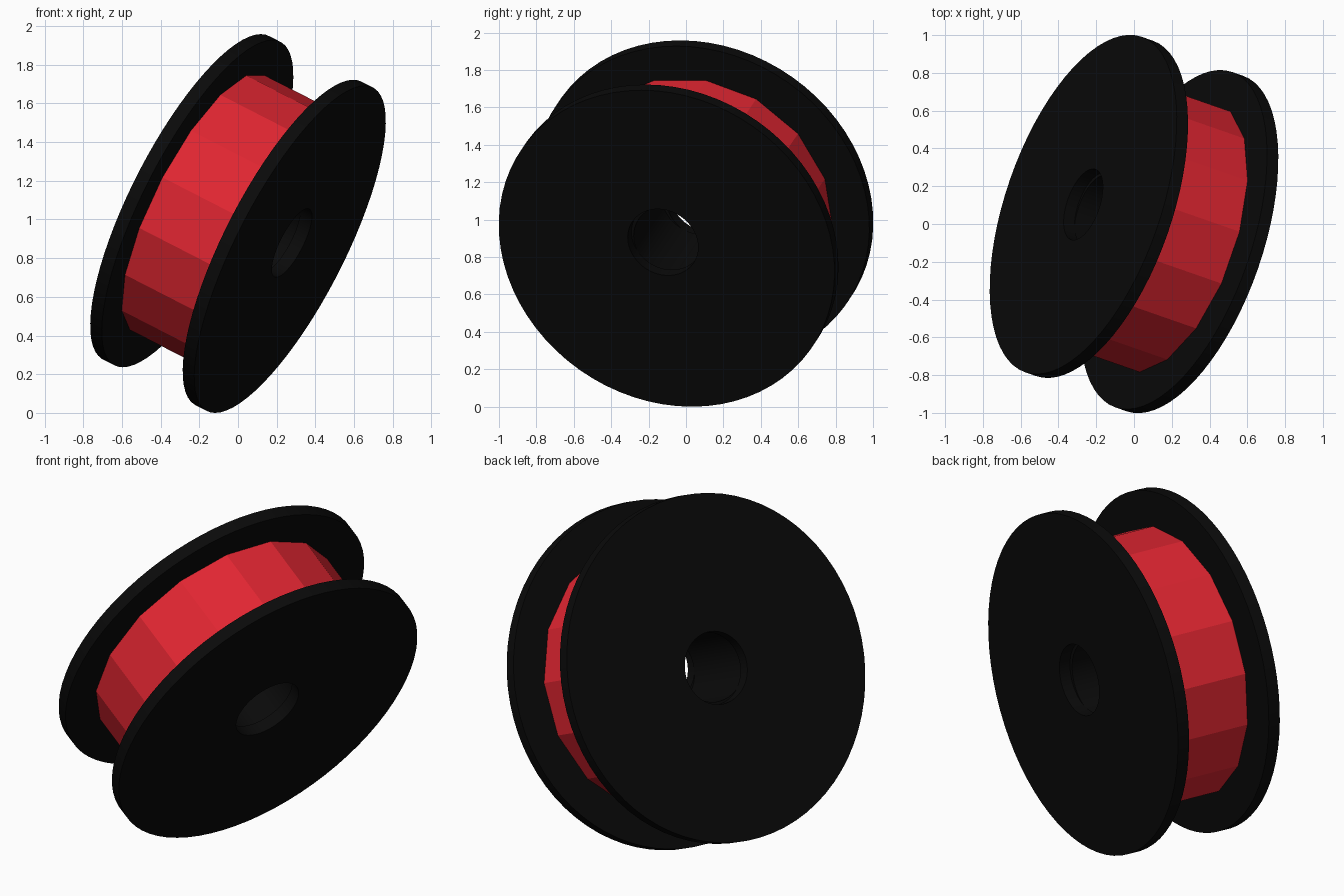
import bpy, bmesh, math
from mathutils import Vector

if "Cube" in bpy.data.objects:
    bpy.data.objects.remove(bpy.data.objects["Cube"])

AXIS = Vector((0.85, -0.296, -0.436)).normalized()   # spool axle direction
MID = Vector((0, 0, 0.979))
TILT = AXIS.to_track_quat('Z', 'Y')


def material(name, rgb):
    m = bpy.data.materials.new(name)
    m.diffuse_color = (*rgb, 1)
    m.use_nodes = True
    m.node_tree.nodes["Principled BSDF"].inputs["Base Color"].default_value = m.diffuse_color
    return m


black = material("black plastic", (0.003, 0.003, 0.003))
red = material("red filament", (0.75, 0.019, 0.031))


def ring(name, mat, center, r_out, r_in, width, sides, smooth, hole_shift=Vector(), phase=0.0):
    """Thick ring around the spool axis; the bore may sit slightly off centre."""
    bm = bmesh.new()
    shift = TILT.inverted() @ hole_shift
    shift.z = 0
    loops = []
    for r, h, off in ((r_out, -1, Vector()), (r_out, 1, Vector()), (r_in, 1, shift), (r_in, -1, shift)):
        loop = []
        for i in range(sides):
            a = math.tau * (i + phase) / sides
            p = Vector((r * math.cos(a), r * math.sin(a), h * width / 2)) + off
            loop.append(bm.verts.new(TILT @ p))
        loops.append(loop)
    for k in range(4):
        a, b = loops[k], loops[(k + 1) % 4]
        for i in range(sides):
            j = (i + 1) % sides
            bm.faces.new((a[i], a[j], b[j], b[i]))
    bmesh.ops.recalc_face_normals(bm, faces=bm.faces)
    me = bpy.data.meshes.new(name)
    bm.to_mesh(me)
    bm.free()
    me.materials.append(mat)
    ob = bpy.data.objects.new(name, me)
    ob.location = MID + center
    bpy.context.collection.objects.link(ob)
    if smooth:
        bpy.ops.object.select_all(action='DESELECT')
        ob.select_set(True)
        bpy.context.view_layer.objects.active = ob
        bpy.ops.object.shade_smooth_by_angle(angle=math.radians(30))
    return ob


# Two side discs
C = Vector((0.239, -0.093, -0.118))
ring("right_flange", black, C, 0.94, 0.197, 0.07, 72, True, Vector((0.01, -0.02, 0.033)))
ring("left_flange", black, -C, 0.94, 0.197, 0.07, 72, True)

# Hollow hub tube joining the discs
ring("hub_tube", black, Vector(), 0.30, 0.205, 0.50, 48, True, Vector((0.005, -0.01, 0.016)))

# Faceted winding between the discs
ring("winding", red, Vector(), 0.745, 0.29, 0.496, 16, False, phase=0.5)
